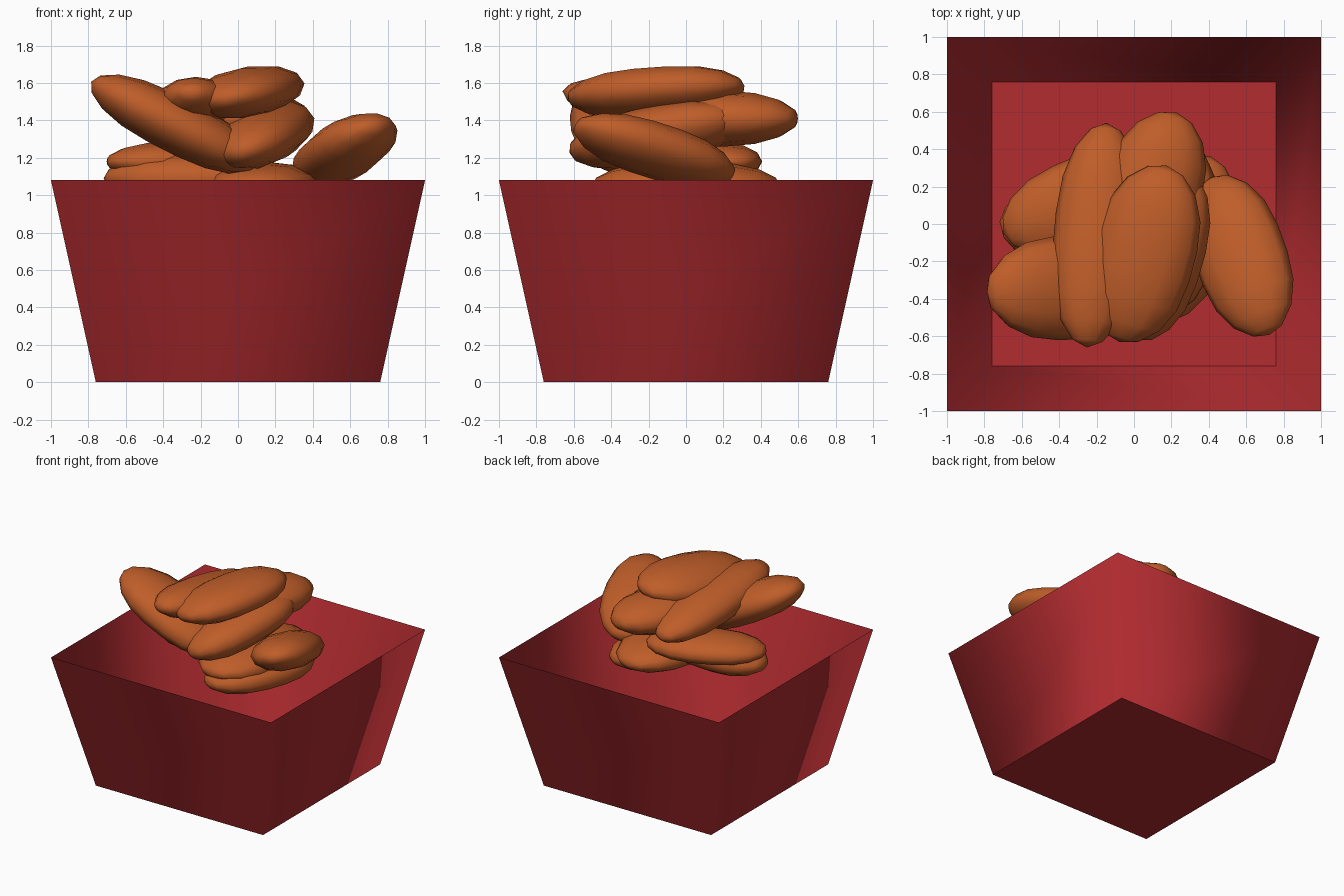
import bpy, bmesh
from math import radians
from mathutils import Matrix, Vector

if "Cube" in bpy.data.objects:
    bpy.data.objects.remove(bpy.data.objects["Cube"])


def material(name, color):
    m = bpy.data.materials.new(name)
    m.diffuse_color = color
    m.use_nodes = True
    m.node_tree.nodes["Principled BSDF"].inputs["Base Color"].default_value = m.diffuse_color
    return m


RED = material("red_card", (0.45, 0.025, 0.03, 1))
CRUMB = material("crumb", (0.52, 0.11, 0.022, 1))


def add_object(name, bm, mat):
    mesh = bpy.data.meshes.new(name)
    bm.to_mesh(mesh)
    bm.free()
    mesh.materials.append(mat)
    obj = bpy.data.objects.new(name, mesh)
    bpy.context.collection.objects.link(obj)
    return obj


# open tapered box: single-sheet walls, flat floor
bm = bmesh.new()
corners = [(-1, -1), (1, -1), (1, 1), (-1, 1)]
low = [bm.verts.new((0.76 * x, 0.76 * y, 0)) for x, y in corners]
top = [bm.verts.new((x, y, 1.08)) for x, y in corners]
bm.faces.new(low[::-1])
for i in range(4):
    j = (i + 1) % 4
    wall = bm.faces.new((low[i], low[j], top[j], top[i]))
    wall.smooth = True
add_object("box", bm, RED)


# one nugget: flattened, blunt-ended sphere with its long axis on local y
def nugget(name, center, size, yaw=0, tilt=0, roll=0):
    bm = bmesh.new()
    bmesh.ops.create_uvsphere(bm, u_segments=12, v_segments=9, radius=1)
    turn = (Matrix.Rotation(radians(yaw), 4, 'Z')
            @ Matrix.Rotation(radians(tilt), 4, 'X')
            @ Matrix.Rotation(radians(roll), 4, 'Y'))
    for v in bm.verts:
        x, y, z = v.co.x, v.co.z, -v.co.y
        blunt = 1 + 0.06 * (4 * y * y * (1 - y * y))
        v.co = Vector((x * size[0] * blunt, y * size[1], z * size[2] * blunt))
    bmesh.ops.transform(bm, matrix=Matrix.Translation(center) @ turn, verts=bm.verts)
    for f in bm.faces:
        f.smooth = True
    add_object(name, bm, CRUMB)


# the pile, top to bottom: centre, half sizes, yaw, tilt, roll
PILE = [
    ("nugget_top", (0.05, -0.16, 1.55), (0.28, 0.49, 0.135), -15, 4, -7),
    ("nugget_upper_left", (-0.34, -0.34, 1.38), (0.28, 0.50, 0.15), 93, 27, 0),
    ("nugget_upper_middle", (-0.20, -0.06, 1.46), (0.23, 0.61, 0.14), -5, -9, 0),
    ("nugget_upper_back", (0.08, 0.14, 1.41), (0.27, 0.48, 0.15), -18, 0, 0),
    ("nugget_middle", (0.14, -0.16, 1.32), (0.24, 0.49, 0.15), -16, 11, -12),
    ("nugget_right", (0.57, -0.17, 1.24), (0.25, 0.47, 0.14), 20, -17, -10),
    ("nugget_left", (-0.27, 0.12, 1.18), (0.24, 0.46, 0.11), -68, 0, 0),
    ("nugget_lower_left", (-0.25, -0.02, 1.09), (0.24, 0.47, 0.14), 86, 0, 0),
    ("nugget_lower_middle", (0.14, 0.0, 1.05), (0.31, 0.51, 0.13), -4, 0, 0),
    ("nugget_bottom", (0.25, -0.08, 0.97), (0.26, 0.47, 0.13), -20, 0, 0),
]
for part in PILE:
    nugget(*part)
